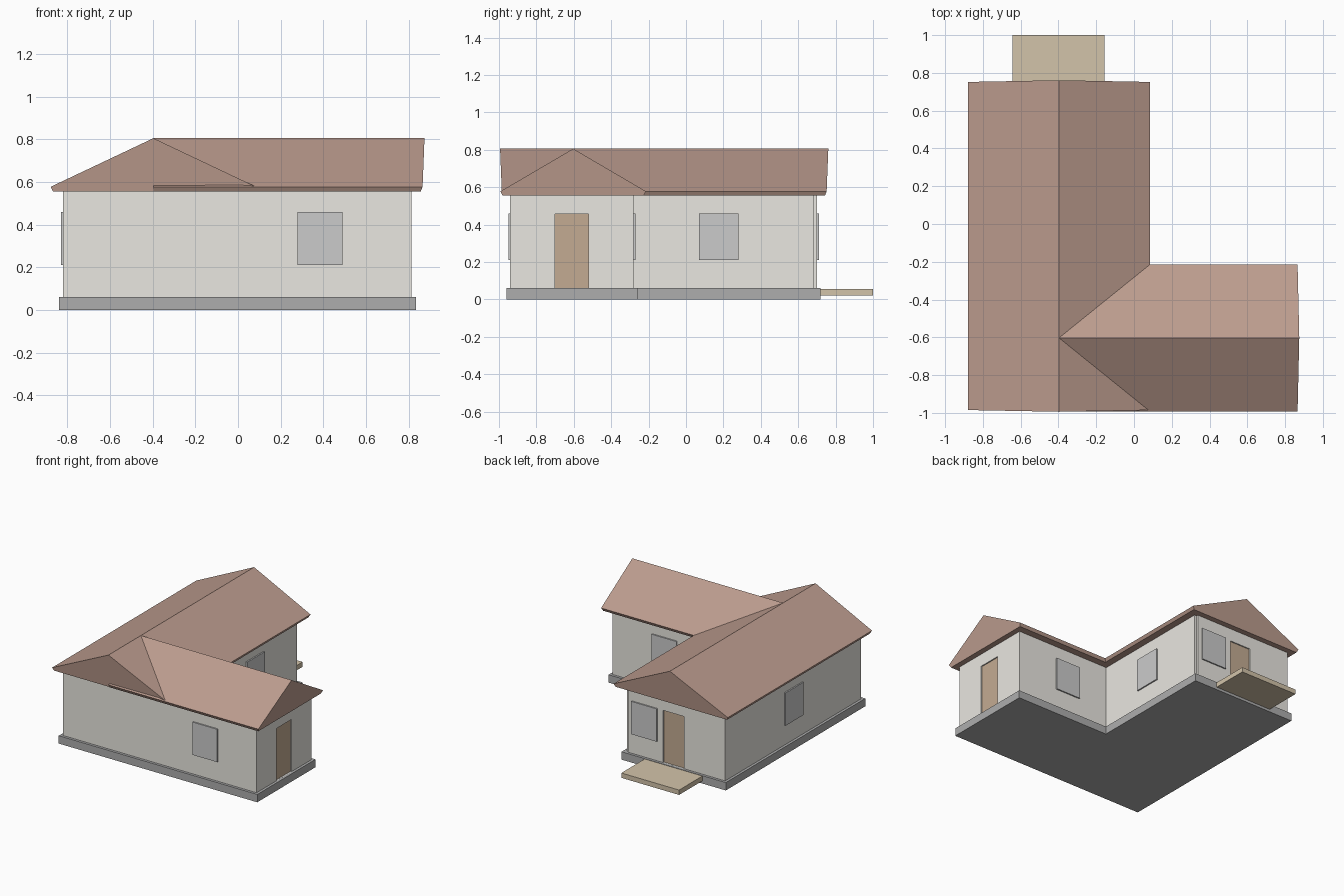
import bpy, bmesh

if "Cube" in bpy.data.objects:
    bpy.data.objects.remove(bpy.data.objects["Cube"])


def material(name, rgb):
    m = bpy.data.materials.new(name)
    m.diffuse_color = (*rgb, 1)
    m.use_nodes = True
    m.node_tree.nodes["Principled BSDF"].inputs["Base Color"].default_value = m.diffuse_color
    return m


WALL = material("plaster", (0.82, 0.80, 0.75))
ROOF = material("roof_tile", (0.50, 0.33, 0.27))
PLINTH = material("foundation", (0.42, 0.42, 0.42))
GLASS = material("glass", (0.62, 0.62, 0.63))
WOOD = material("door_wood", (0.55, 0.41, 0.29))
DECK = material("deck_wood", (0.65, 0.55, 0.40))


def finish(name, bm, mat):
    bmesh.ops.recalc_face_normals(bm, faces=bm.faces)
    me = bpy.data.meshes.new(name)
    bm.to_mesh(me)
    bm.free()
    if mat:
        me.materials.append(mat)
    ob = bpy.data.objects.new(name, me)
    bpy.context.collection.objects.link(ob)
    return ob


def extrude(name, outline, z0, z1, mat):
    bm = bmesh.new()
    face = bm.faces.new([bm.verts.new((x, y, z0)) for x, y in outline])
    ext = bmesh.ops.extrude_face_region(bm, geom=[face])
    top = [v for v in ext["geom"] if isinstance(v, bmesh.types.BMVert)]
    bmesh.ops.translate(bm, verts=top, vec=(0, 0, z1 - z0))
    return finish(name, bm, mat)


def box(name, x, y, z, mat=None):
    corners = [(x[0], y[0]), (x[1], y[0]), (x[1], y[1]), (x[0], y[1])]
    return extrude(name, corners, z[0], z[1], mat)


def gable_roof(name, centre, half, ends, slants, along_x):
    # profile: offset across, height, outward lean of the gable end
    profile = [(-half + 0.012, 0.555, -1), (-half, 0.578, 0), (0, 0.806, 1),
               (half, 0.578, 0), (half - 0.012, 0.555, -1)]
    bm = bmesh.new()
    rings = []
    for end, slant in zip(ends, slants):
        ring = []
        for u, z, lean in profile:
            a, b = end + slant * lean, centre + u
            ring.append(bm.verts.new((a, b, z) if along_x else (b, a, z)))
        rings.append(ring)
    bm.faces.new(rings[0])
    bm.faces.new(rings[1])
    for i in range(5):
        j = (i + 1) % 5
        bm.faces.new((rings[0][i], rings[0][j], rings[1][j], rings[1][i]))
    return finish(name, bm, ROOF)


# L-shaped foundation and walls
extrude("foundation", [(-0.84, -0.96), (0.835, -0.96), (0.835, -0.26), (0.04, -0.26),
                       (0.04, 0.72), (-0.84, 0.72)], 0, 0.06, PLINTH)
walls = extrude("walls", [(-0.82, -0.94), (0.815, -0.94), (0.815, -0.28), (0.02, -0.28),
                          (0.02, 0.685), (0.0, 0.685), (0.0, 0.70), (-0.82, 0.70)],
                0.06, 0.56, WALL)

# Two crossing gable roofs
gable_roof("main_roof", -0.397, 0.482, (-0.985, 0.752), (-0.009, 0.009), False)
gable_roof("wing_roof", -0.603, 0.389, (-0.397, 0.866), (0, 0.009), True)

# Doors set slightly into the walls
for name, x, y in (("side_door", (0.803, 0.83), (-0.70, -0.52)),
                   ("back_door", (-0.475, -0.297), (0.688, 0.72))):
    cutter = box(name + "_cutter", x, y, (0.0601, 0.458))
    cutter.hide_render = True
    cutter.hide_viewport = True
    mod = walls.modifiers.new(name, "BOOLEAN")
    mod.operation = "DIFFERENCE"
    mod.solver = "EXACT"
    mod.object = cutter
box("side_door", (0.79, 0.806), (-0.70, -0.52), (0.06, 0.458), WOOD)
box("back_door", (-0.475, -0.297), (0.675, 0.691), (0.06, 0.458), WOOD)

# Windows standing slightly proud of the walls
for name, x, y in (("front_window", (0.28, 0.49), (-0.95, -0.93)),
                   ("wing_back_window", (0.27, 0.48), (-0.29, -0.27)),
                   ("inner_window", (0.01, 0.03), (0.07, 0.28)),
                   ("back_window", (-0.25, -0.035), (0.69, 0.71)),
                   ("left_window", (-0.83, -0.81), (-0.23, -0.015))):
    box(name, x, y, (0.21, 0.46), GLASS)

# Back deck
box("back_deck", (-0.642, -0.155), (0.72, 1.0), (0.02, 0.057), DECK)
